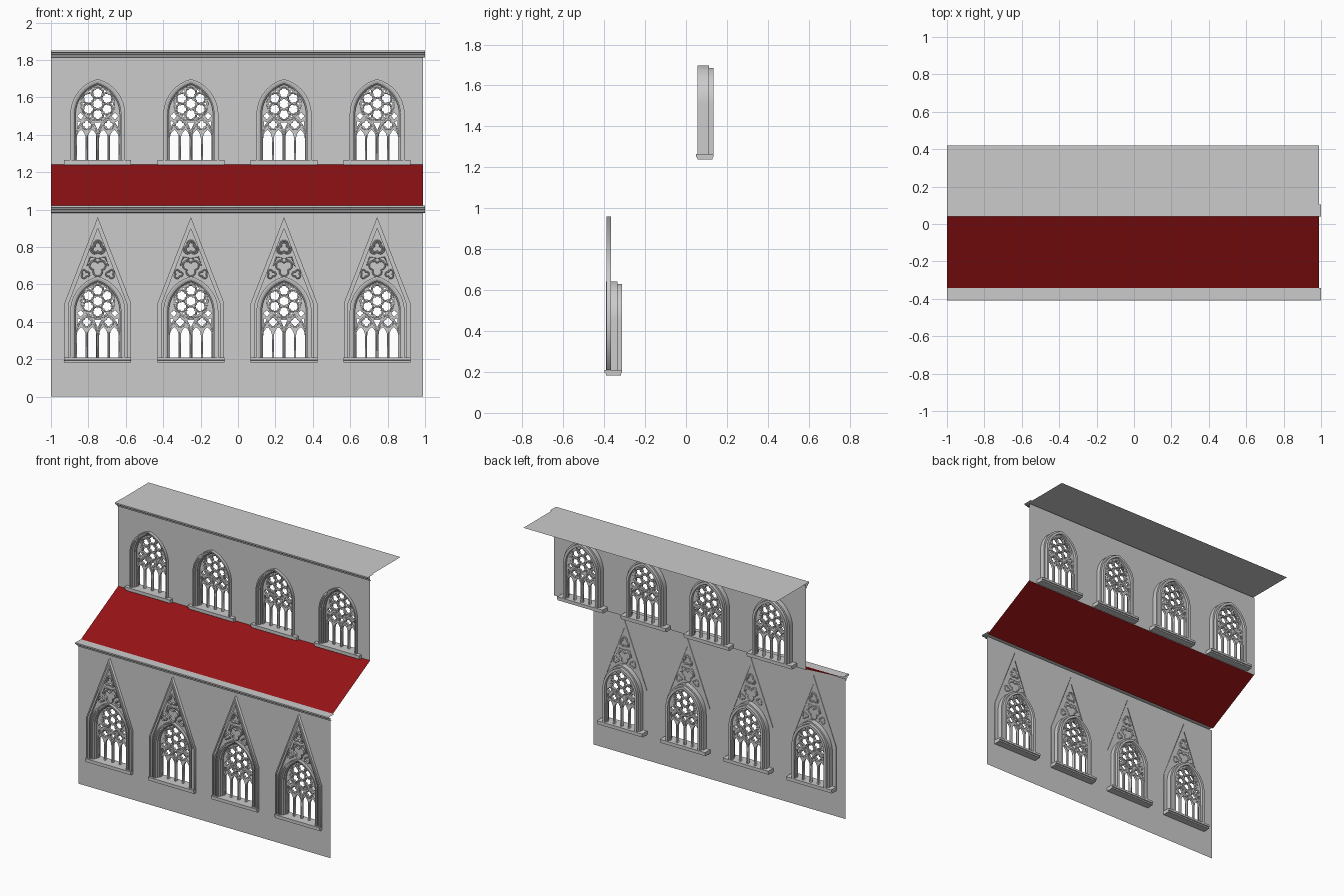
import bpy, bmesh, math
from math import sin, cos, pi, sqrt, atan2
from mathutils import Matrix

if "Cube" in bpy.data.objects:
    bpy.data.objects.remove(bpy.data.objects["Cube"])

X0, X1 = -1.0, 0.99
LOW_Y, HIGH_Y = -0.37, 0.077          # wall planes
LOW_Z, HIGH_Z = 0.205, 1.26           # window sill heights
CENTRES = [-0.75 + 0.498 * i for i in range(4)]
SPRING, C = 0.248, 0.049              # arch spring height and centre shift


def add(name, mesh, loc=(0, 0, 0)):
    ob = bpy.data.objects.new(name, mesh)
    ob.location = loc
    bpy.context.collection.objects.link(ob)
    return ob


def arch(w, x=0, base=0, spring=SPRING, c=C, n=12):
    """Pointed arch outline from left foot to right foot."""
    r, top = w + c, math.acos(c / (w + c))
    half = [(c - r * cos(top * i / n), spring + r * sin(top * i / n)) for i in range(n + 1)]
    left = [(-w, base)] + half
    return [(x + a, z) for a, z in left] + [(x - a, z) for a, z in left[-2::-1]]


def circle(x, z, r, n=24, turn=0):
    return [(x + r * cos(turn + 2 * pi * i / n), z + r * sin(turn + 2 * pi * i / n)) for i in range(n)]


def foil(x, z, r, n, turn=pi / 2, steps=8):
    """Cusped opening made of n round lobes."""
    s = sin(pi / n)
    rl = r * s / (1 + s) * 1.12
    d = r - rl
    pts = []
    for k in range(n * steps):
        a = 2 * pi * k / (n * steps)
        p = (a + pi / n) % (2 * pi / n) - pi / n
        q = d * cos(p) + sqrt(max(0, rl * rl - (d * sin(p)) ** 2))
        pts.append((x + q * cos(a + turn), z + q * sin(a + turn)))
    return pts


def curve_mesh(name, loops, y=0, depth=0, tube=0, cyclic=True):
    """Filled plate with holes (depth) or round bars (tube), in the XZ plane."""
    cu = bpy.data.curves.new(name, 'CURVE')
    cu.dimensions = '3D' if tube else '2D'
    cu.fill_mode = 'FULL' if tube else 'BOTH'
    cu.extrude, cu.bevel_depth, cu.bevel_resolution = depth / 2, tube, 1
    for pts in loops:
        sp = cu.splines.new('POLY')
        sp.points.add(len(pts) - 1)
        for p, (a, b) in zip(sp.points, pts):
            p.co = (a, b, 0, 1)
        sp.use_cyclic_u = cyclic
    ob = bpy.data.objects.new(name, cu)
    bpy.context.collection.objects.link(ob)
    dg = bpy.context.evaluated_depsgraph_get()
    me = bpy.data.meshes.new_from_object(ob.evaluated_get(dg))
    bpy.data.objects.remove(ob)
    bpy.data.curves.remove(cu)
    me.transform(Matrix.Translation((0, y, 0)) @ Matrix.Rotation(pi / 2, 4, 'X'))
    if tube:
        me.shade_smooth()
    return me


def grid_mesh(name, rows, close_rows=False):
    """Skin consecutive rows of points."""
    bm = bmesh.new()
    vs = [[bm.verts.new(p) for p in row] for row in rows]
    for i in range(len(vs) if close_rows else len(vs) - 1):
        a, b = vs[i], vs[(i + 1) % len(vs)]
        for j in range(len(a) - 1):
            bm.faces.new((a[j], a[j + 1], b[j + 1], b[j]))
    bmesh.ops.recalc_face_normals(bm, faces=bm.faces)
    me = bpy.data.meshes.new(name)
    bm.to_mesh(me)
    bm.free()
    return me


def strip(name, profile, x0=X0, x1=X1):
    """Profile of (y, z) points drawn out along x."""
    return add(name, grid_mesh(name, [[(x0, y, z), (x1, y, z)] for y, z in profile]))


# walls with arched openings
for name, y, z0, z1, base in (("lower_wall", LOW_Y, 0, 1.0, LOW_Z), ("upper_wall", HIGH_Y, 1.235, 1.84, HIGH_Z)):
    holes = [[(x + cx, z + base) for x, z in arch(0.14)] for cx in CENTRES]
    add(name, curve_mesh(name, [[(X0, z0), (X1, z0), (X1, z1), (X0, z1)]] + holes, y))

# cornices, aisle roof and top slab
CORNICE = [(0, 0), (-.012, .003), (-.014, .014), (-.024, .018), (-.026, .026), (-.038, .028), (-.038, .038), (.027, .038)]
strip("lower_cornice", [(LOW_Y + a, .983 + b) for a, b in CORNICE], -1, 1)
strip("upper_cornice", [(HIGH_Y + a, 1.812 + b) for a, b in CORNICE], -1, 1)
strip("top_slab", [(0.06, 1.848), (0.42, 1.848)])
roof = strip("aisle_roof", [(-0.36, 1.012), (HIGH_Y, 1.24)])
red = bpy.data.materials.new("red_roof")
red.diffuse_color = (0.3, 0.006, 0.007, 1)
red.use_nodes = True
red.node_tree.nodes["Principled BSDF"].inputs["Base Color"].default_value = red.diffuse_color
roof.data.materials.append(red)

# moulded window frame: (half width, depth) profile swept round the arch
PROFILE = [(.147, -.021), (.147, .035), (.135, .035), (.135, .057), (.118, .057), (.118, .012), (.124, .006),
           (.124, -.002), (.132, -.006), (.132, -.012), (.139, -.014), (.139, -.021)]
frame = grid_mesh("window_frame", [[(x, y, z) for x, z in arch(w)] for w, y in PROFILE], True)
frame.shade_smooth()
frame.set_sharp_from_angle(angle=math.radians(30))

# sill: stepped block
SILL = [(-.029, .005), (-.029, -.010), (-.022, -.012), (-.022, -.022), (.052, -.022), (.052, -.012), (.058, -.010), (.058, .005)]
bm = bmesh.new()
ends = [bm.faces.new([bm.verts.new((-.179, y, z)) for y, z in SILL])]
out = bmesh.ops.extrude_face_region(bm, geom=ends)
bmesh.ops.translate(bm, vec=(.358, 0, 0), verts=[g for g in out["geom"] if isinstance(g, bmesh.types.BMVert)])
bm.normal_update()
bmesh.ops.recalc_face_normals(bm, faces=bm.faces)
sill = bpy.data.meshes.new("sill")
bm.to_mesh(sill)
bm.free()

# tracery plate: rose of six foiled circles above four lancets
RZ, RD = 0.306, 0.0573
holes = [foil(0, RZ, .0265, 6)]
for k in range(6):
    a = pi / 2 + k * pi / 3
    holes.append(foil(RD * cos(a), RZ + RD * sin(a), .0262, 5, a))
    b = a + pi / 6
    holes.append(circle(.077 * cos(b), RZ + .077 * sin(b), .009, 3, b + pi / 3))
for s in (-1, 1):
    holes += [foil(s * .092, .240, .016, 4), foil(s * .0585, .194, .022, 4)]
    holes += [arch(.0235, s * x, .004, .122, .03, 6) for x in (.0295, .0885)]
    holes.append([(s * .108, .214), (s * .092, .207), (s * .107, .165)])
holes.append([(-.019, .205), (0, .165), (.019, .205)])
TY = 0.03
tracery = curve_mesh("tracery", [arch(.123)] + holes, TY, .016)

# raised round bars on the tracery
bars = [circle(0, RZ, .091, 36)] + [circle(s * .0585, .194, .027, 16) for s in (-1, 1)]
bars += [circle(RD * cos(k * pi / 3 + pi / 2), RZ + RD * sin(k * pi / 3 + pi / 2), .0287, 16) for k in range(6)]
rings = curve_mesh("tracery_rings", bars, TY, tube=.0045)
for v in rings.vertices:                     # deepen bars so they stand proud
    v.co.y = TY + (v.co.y - TY) * 2.4
posts = [arch(.057, s * .0595, 0, .122, .068, 8) for s in (-1, 1)]
posts += [[(s * .059, 0), (s * .059, .14)] for s in (-1, 1)]
mullions = curve_mesh("mullions", posts, TY, tube=.0055, cyclic=False)
for v in mullions.vertices:
    v.co.y = TY + (v.co.y - TY) * 2.2

for level, y, z in (("lower", LOW_Y, LOW_Z), ("upper", HIGH_Y, HIGH_Z)):
    for cx in CENTRES:
        for me in (frame, sill, tracery, rings, mullions):
            add(level + "_" + me.name, me, (cx, y, z))


# steep gables round the lower windows
def gable_line(t):
    """Gable outline set inwards by t."""
    slope = .46 / .178
    w, top = .178 - t, .96 - t * sqrt(1 + slope * slope)
    shoulder = top - w * slope
    return [(-w, LOW_Z), (-w, shoulder), (0, top), (w, shoulder), (w, LOW_Z)]


def gable_band(name, t0, t1, front):
    depth = front + .004
    return curve_mesh(name, [gable_line(t0) + gable_line(t1)[::-1]], .004 - depth / 2, depth)


gable_parts = [gable_band("gable_outer_moulding", 0, .008, .019),
               gable_band("gable_inner_moulding", .008, .016, .012),
               gable_band("gable_bead", .016, .022, .017)]
relief = [foil(0, .795, .040, 3), foil(0, .795, .030, 3), foil(0, .69, .046, 3, -pi / 2)]
for s in (-1, 1):
    relief += [foil(s * .068, .655, .024, 3, pi / 2 - s * .5),
               [(s * .004, .74), (s * .04, .745), (s * .058, .70), (s * .034, .722)]]
gable_parts.append(curve_mesh("gable_tracery", relief, -.003, tube=.004))
for v in gable_parts[-1].vertices:
    v.co.y = -.003 + (v.co.y + .003) * 2.2
for cx in CENTRES:
    for me in gable_parts:
        add(me.name, me, (cx, LOW_Y, 0))
